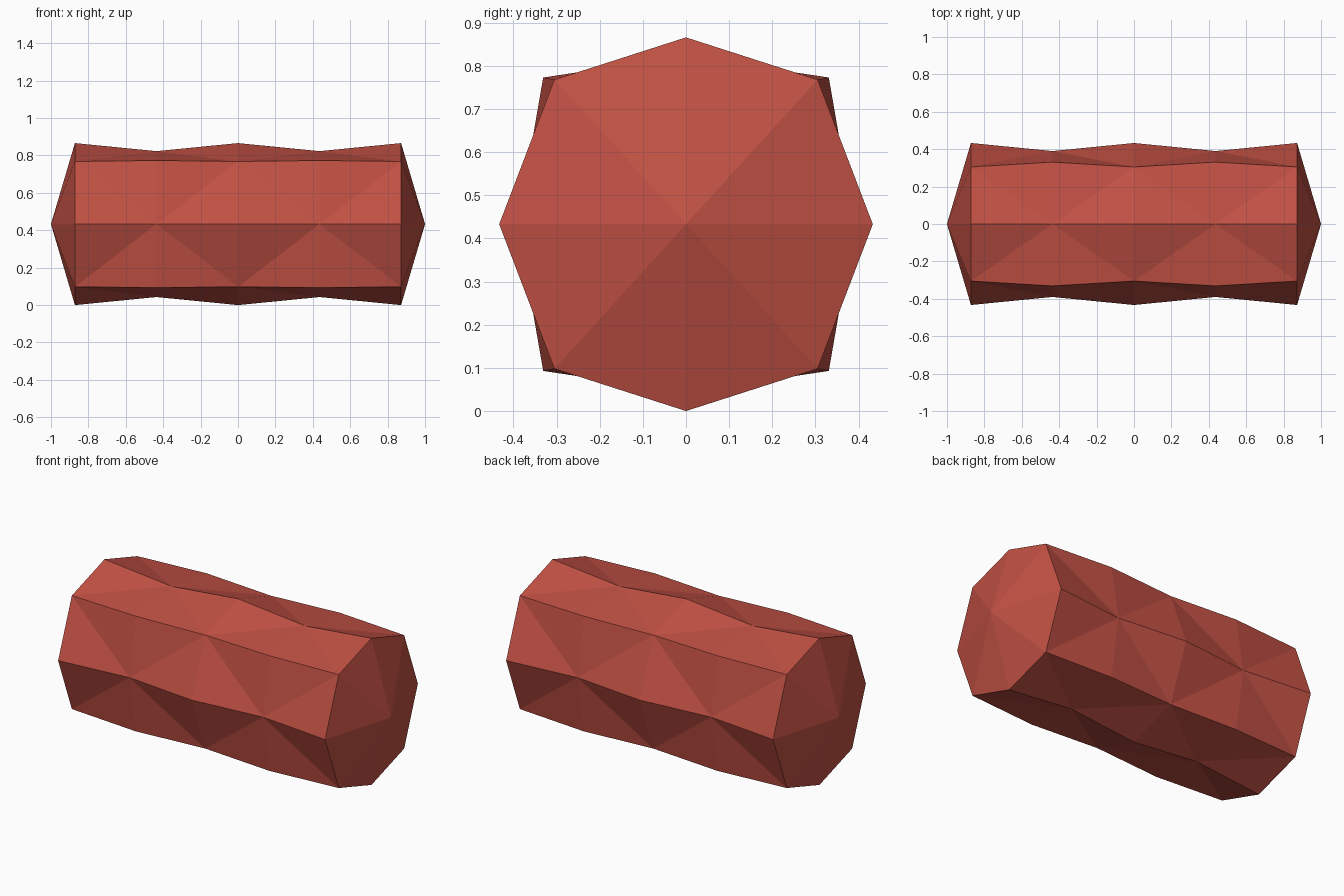
import bpy, bmesh, math

if "Cube" in bpy.data.objects:
    bpy.data.objects.remove(bpy.data.objects["Cube"])

R = 0.433                       # radius of the wide rings and centre height
WIDE = (R, 0.305, 0.335)        # straight radius, corner y, corner z
NARROW = (0.39, 0.331, 0.34)


def ring(bm, x, size):
    c, dy, dz = size
    pts = [(c, 0), (dy, dz), (0, c), (-dy, dz), (-c, 0), (-dy, -dz), (0, -c), (dy, -dz)]
    return [bm.verts.new((x, y, R + z)) for y, z in pts]


bm = bmesh.new()
# eight-sided body: alternating wide and narrow rings
rings = [ring(bm, (i - 2) * 0.436, NARROW if i % 2 else WIDE) for i in range(5)]
for i in range(4):
    a, b = (rings[i], rings[i + 1]) if i % 2 else (rings[i + 1], rings[i])
    # a narrow, b wide: diagonals run from narrow straight points to wide corners
    for k in range(8):
        n = (k + 1) % 8
        s, d = (k, n) if k % 2 == 0 else (n, k)
        bm.faces.new((a[s], b[d], a[d]))
        bm.faces.new((a[s], b[s], b[d]))

# shallow pointed ends
for loop, x in ((rings[0], -1), (rings[4], 1)):
    tip = bm.verts.new((x, 0, R))
    for k in range(8):
        bm.faces.new((tip, loop[k], loop[(k + 1) % 8]))
bmesh.ops.recalc_face_normals(bm, faces=bm.faces[:])

mesh = bpy.data.meshes.new("faceted_bar")
bm.to_mesh(mesh)
bm.free()
mat = bpy.data.materials.new("brick red")
mat.diffuse_color = (0.54, 0.082, 0.058, 1)
mat.use_nodes = True
mat.node_tree.nodes["Principled BSDF"].inputs["Base Color"].default_value = mat.diffuse_color
mesh.materials.append(mat)
bpy.context.collection.objects.link(bpy.data.objects.new("faceted_bar", mesh))
